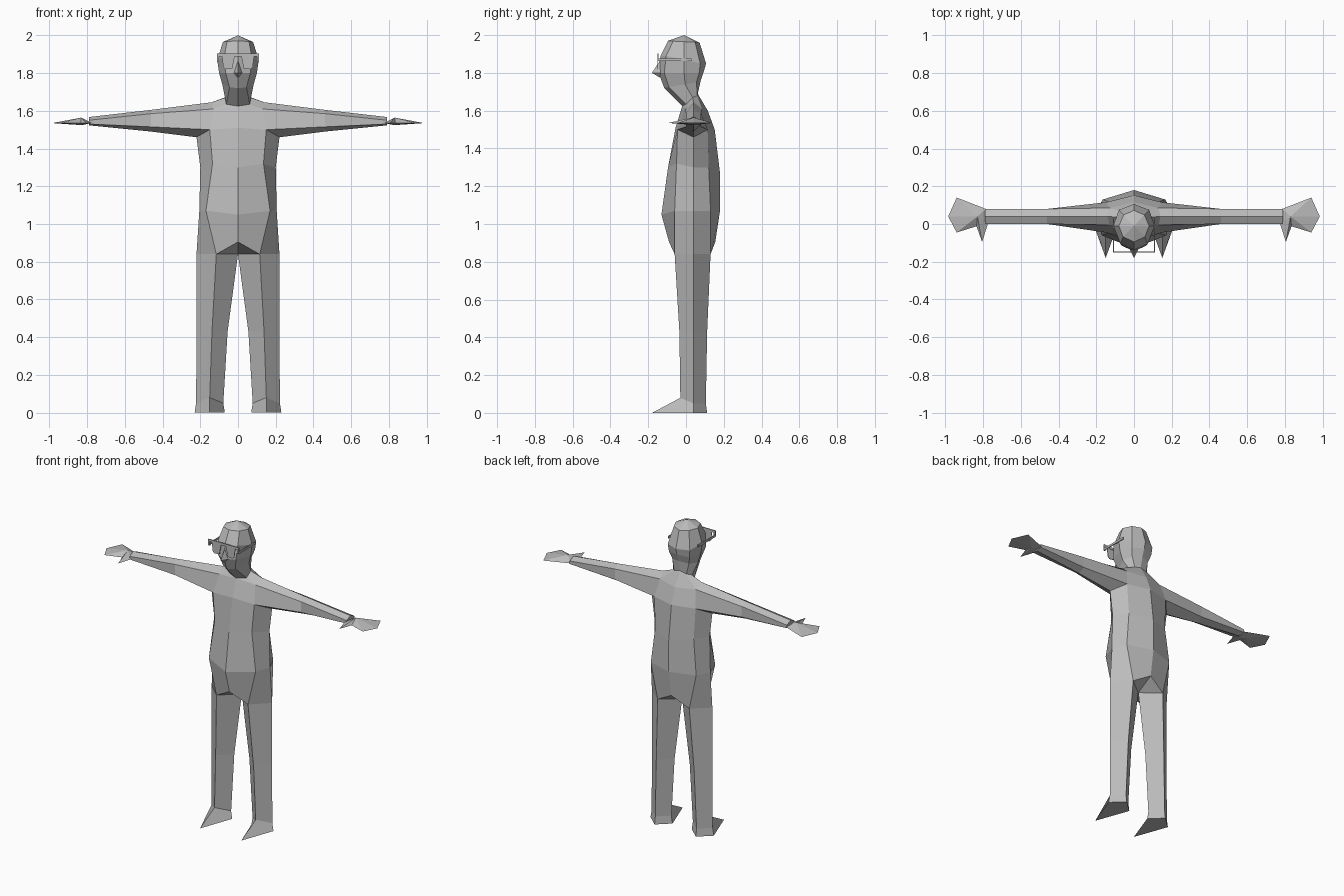
import bpy, bmesh

cube = bpy.data.objects.get("Cube")
if cube:
    bpy.data.objects.remove(cube, do_unlink=True)

GREY = (0.5, 0.5, 0.5, 1)
mat = bpy.data.materials.new("plain grey")
mat.use_nodes = True
mat.diffuse_color = GREY
bsdf = next(n for n in mat.node_tree.nodes if n.type == 'BSDF_PRINCIPLED')
bsdf.inputs["Base Color"].default_value = GREY


def finish(name, bm, recalc=False):
    """Turn a +x half into a mirrored, flat shaded object."""
    bmesh.ops.remove_doubles(bm, verts=bm.verts, dist=0.0005)
    if recalc:
        bmesh.ops.recalc_face_normals(bm, faces=bm.faces)
    me = bpy.data.meshes.new(name)
    bm.to_mesh(me)
    bm.free()
    me.materials.append(mat)
    ob = bpy.data.objects.new(name, me)
    bpy.context.collection.objects.link(ob)
    mod = ob.modifiers.new("Mirror", 'MIRROR')
    mod.use_axis = (True, False, False)
    mod.merge_threshold = 0.0005
    return ob


def loft(bm, rings, closed=False, cap_start=False, cap_end=False):
    """Skin a list of equal-length rings."""
    rows = [[bm.verts.new(p) for p in r] for r in rings]
    n = len(rows[0])
    for a, b in zip(rows, rows[1:]):
        for i in range(n if closed else n - 1):
            j = (i + 1) % n
            bm.faces.new((a[i], a[j], b[j], b[i]))
    if cap_start:
        bm.faces.new(rows[0][::-1])
    if cap_end:
        bm.faces.new(rows[-1])


def box(bm, lo, hi):
    r = [[(lo[0], lo[1], z), (hi[0], lo[1], z), (hi[0], hi[1], z), (lo[0], hi[1], z)]
         for z in (lo[2], hi[2])]
    loft(bm, r, True, True, True)


# Half rings run front centre, front side, side, back side, back centre
hip = [(0, -.09, .905), (.115, -.06, .84), (.22, .04, .84), (.115, .13, .84), (0, .155, .905)]
belly = [(0, -.13, 1.05), (.17, -.06, 1.07), (.205, .04, 1.07), (.165, .13, 1.07), (0, .18, 1.07)]
ribs = [(0, -.095, 1.3), (.135, -.05, 1.32), (.2, .04, 1.3), (.14, .12, 1.3), (0, .18, 1.27)]
chest = [(0, -.055, 1.51), (.15, -.045, 1.5), (.22, .04, 1.46), (.15, .115, 1.5), (0, .152, 1.5)]
shoulder = [(0, -.02, 1.625), (.13, -.005, 1.61), (.14, .04, 1.645), (.13, .085, 1.61), (0, .115, 1.6)]
neck = [(0, -.02, 1.625), (.062, 0, 1.635), (.068, .035, 1.67), (.045, .06, 1.68), (0, .062, 1.69)]
crotch = (0, .04, .84)

# Torso, with the arm sockets left open
bm = bmesh.new()
loft(bm, [hip, belly, ribs, chest])
for part in (slice(0, 2), slice(3, 5)):
    loft(bm, [chest[part], shoulder[part]])
loft(bm, [shoulder, neck])
for tri in ((hip[0], crotch, hip[1]), (hip[3], crotch, hip[4])):
    bm.faces.new([bm.verts.new(p) for p in tri])
finish("torso", bm)

# Head
bm = bmesh.new()
loft(bm, [
    neck,
    [(0, -.115, 1.72), (.045, -.09, 1.725), (.083, -.005, 1.74), (.06, .055, 1.75), (0, .078, 1.76)],
    [(0, -.145, 1.80), (.065, -.115, 1.80), (.1, -.01, 1.80), (.075, .07, 1.80), (0, .095, 1.81)],
    [(0, -.135, 1.89), (.072, -.105, 1.89), (.11, -.01, 1.87), (.08, .075, 1.85), (0, .106, 1.85)],
    [(0, -.095, 1.97), (.058, -.068, 1.968), (.08, -.01, 1.965), (.055, .048, 1.963), (0, .072, 1.96)],
    [(0, -.01, 2.0)] * 5,
])
finish("head", bm)

# Nose
bm = bmesh.new()
bridge, tip, wing, lip = [bm.verts.new(p) for p in (
    (0, -.132, 1.875), (0, -.18, 1.80), (.022, -.135, 1.80), (0, -.138, 1.775))]
bm.faces.new((bridge, tip, wing))
bm.faces.new((tip, lip, wing))
finish("nose", bm)


# Arms: six-sided, growing out of the shoulder sockets
def arm_ring(x, top, upper, lower, bottom):
    return [(x, .04, top), (x, 0, upper), (x, 0, lower), (x, .04, bottom),
            (x, .08, lower), (x, .08, upper)]


bm = bmesh.new()
socket = [shoulder[2], shoulder[1], chest[1], chest[2], chest[3], shoulder[3]]
loft(bm, [socket,
          arm_ring(.46, 1.605, 1.585, 1.515, 1.49),
          arm_ring(.79, 1.567, 1.55, 1.53, 1.523)], True, False, True)
finish("arms", bm)

# Hands: flat mitt with a pointed thumb
bm = bmesh.new()
outline = [bm.verts.new((x, y, 1.535)) for x, y in (
    (.775, 0), (.805, -.095), (.835, -.012), (.94, -.045),
    (.985, .04), (.94, .14), (.785, .08))]
palm = bm.verts.new((.83, .04, 1.524))
knuckle = bm.verts.new((.83, .04, 1.564))
for i, a in enumerate(outline):
    b = outline[(i + 1) % len(outline)]
    bm.faces.new((a, b, knuckle))
    bm.faces.new((b, a, palm))
finish("hands", bm)


# Legs: diamond section, running front, outer, back, inner
def leg_ring(z, fx, fy, inner, back):
    return [(fx, fy, z), (.22, .04, z), (fx, back, z), (inner, .04, z)]


ankle = [(.15, -.03, .08), (.222, .04, .05), (.15, .105, .05), (.078, .04, .05)]
bm = bmesh.new()
loft(bm, [ankle,
          leg_ring(.43, .138, -.035, .055, .112),
          [hip[1], hip[2], hip[3], crotch]], True)
finish("legs", bm)

# Feet: wedge with a pointed toe
bm = bmesh.new()
sole = [(.15, -.18, 0), (.23, .04, 0), (.15, .112, 0), (.07, .04, 0)]
loft(bm, [sole, ankle], True, True)
finish("feet", bm)

# Glasses: brow bar, lenses and temples
bm = bmesh.new()
box(bm, (0, -.151, 1.888), (.108, -.145, 1.903))
box(bm, (.105, -.148, 1.862), (.111, .03, 1.876))
box(bm, (.1, -.151, 1.862), (.111, -.145, 1.903))
lens = [(.018, 1.888), (.03, 1.825), (.065, 1.82), (.078, 1.832), (.085, 1.888)]
loft(bm, [[(x, y, z) for x, z in lens] for y in (-.151, -.147)], True, True, True)
finish("glasses", bm, True)
